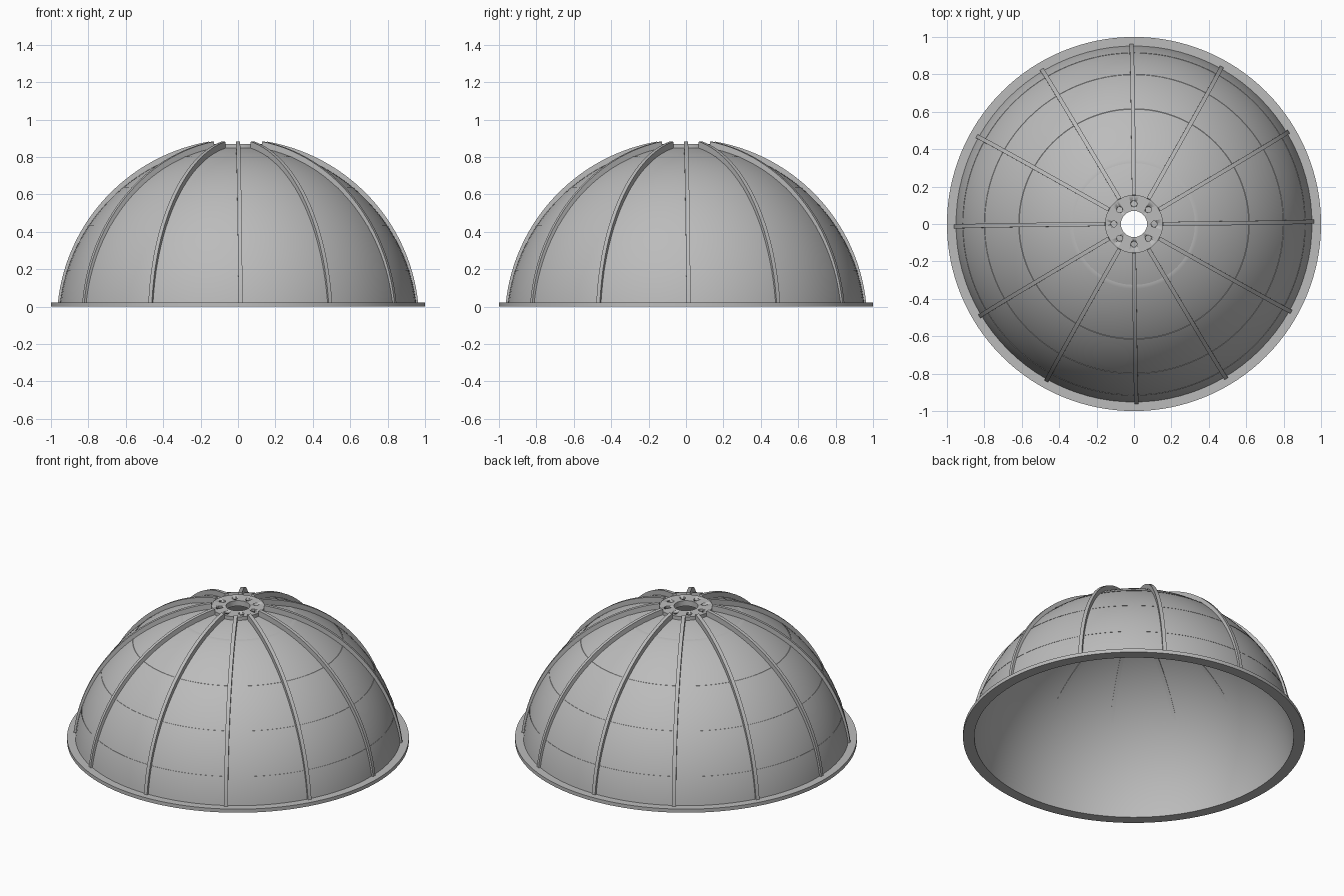
import bpy, bmesh, math
from mathutils import Matrix

if "Cube" in bpy.data.objects:
    bpy.data.objects.remove(bpy.data.objects["Cube"])

C = -0.10            # height of the sphere centre below the base
R_OUT, R_IN = 0.96, 0.94

grey = bpy.data.materials.new("light_grey")
grey.diffuse_color = (0.5, 0.5, 0.5, 1)
grey.use_nodes = True
grey.node_tree.nodes["Principled BSDF"].inputs["Base Color"].default_value = grey.diffuse_color


def finish(name, bm, angle=30):
    bmesh.ops.recalc_face_normals(bm, faces=bm.faces)
    me = bpy.data.meshes.new(name)
    bm.to_mesh(me)
    bm.free()
    me.materials.append(grey)
    ob = bpy.data.objects.new(name, me)
    bpy.context.collection.objects.link(ob)
    bpy.ops.object.select_all(action='DESELECT')
    ob.select_set(True)
    bpy.context.view_layer.objects.active = ob
    bpy.ops.object.shade_smooth_by_angle(angle=math.radians(angle))
    return ob


def revolve(name, profile, n=96):
    """Spin a closed (radius, height) profile about z."""
    bm = bmesh.new()
    rings = []
    for i in range(n):
        a = 2 * math.pi * i / n
        rings.append([bm.verts.new((r * math.cos(a), r * math.sin(a), z)) for r, z in profile])
    m = len(profile)
    for i in range(n):
        p, q = rings[i], rings[(i + 1) % n]
        for j in range(m):
            k = (j + 1) % m
            bm.faces.new((p[j], q[j], q[k], p[k]))
    return finish(name, bm)


def arc(radius, r0, z1, steps=32):
    """Sphere section from radius r0 near the top down to height z1."""
    a0, a1 = math.asin(r0 / radius), math.acos((z1 - C) / radius)
    angles = [a0 + (a1 - a0) * i / steps for i in range(steps + 1)]
    return [(radius * math.sin(a), C + radius * math.cos(a)) for a in angles]


# Hollow dome shell, open at the top
revolve("dome_shell", arc(R_OUT, 0.07, 0.0) + arc(R_IN, 0.07, 0.0)[::-1])

# Flat base flange
revolve("base_flange", [(0.934, 0), (1.0, 0), (1.0, 0.023), (0.94, 0.023)], 128)

# Nearly flush horizontal seams
for z in (0.19, 0.43, 0.635, 0.80):
    pts = []
    for rad, zz in ((R_OUT - 0.008, z - 0.003), (R_OUT + 0.0015, z - 0.003),
                    (R_OUT + 0.0015, z + 0.003), (R_OUT - 0.008, z + 0.003)):
        pts.append((math.sqrt(rad ** 2 - (zz - C) ** 2), zz))
    revolve("panel_seam", pts)

# Twelve curved ribs, tapering in depth and leaning slightly sideways
RIBS, STEPS, HALF = 12, 28, 0.011
for i in range(RIBS):
    bm = bmesh.new()
    rows = []
    for s in range(STEPS + 1):
        t = s / STEPS
        a = 0.157 + (1.447 - 0.157) * t
        outer, inner = 0.995 - 0.024 * t, 0.93 + 0.018 * t
        lean = 0.014 * t
        row = []
        for rad, w in ((outer, -HALF), (outer, HALF), (inner, HALF), (inner, -HALF)):
            row.append(bm.verts.new((rad * math.sin(a), lean + w, C + rad * math.cos(a))))
        rows.append(row)
    for p, q in zip(rows, rows[1:]):
        for j in range(4):
            k = (j + 1) % 4
            bm.faces.new((p[j], p[k], q[k], q[j]))
    bm.faces.new(rows[0])
    bm.faces.new(rows[-1])
    bm.transform(Matrix.Rotation(2 * math.pi * i / RIBS, 4, 'Z'))
    finish("rib", bm)

# Top hub ring with eight bolt holes
hub = revolve("top_hub", [(0.07, 0.835), (0.155, 0.835), (0.155, 0.87), (0.07, 0.87)], 64)
bm = bmesh.new()
for i in range(8):
    a = math.pi / 4 * i
    bmesh.ops.create_cone(bm, cap_ends=True, segments=20, radius1=0.016, radius2=0.016, depth=0.2,
                          matrix=Matrix.Translation((0.108 * math.cos(a), 0.108 * math.sin(a), 0.86)))
cutter = finish("hub_hole_cutter", bm)
cutter.hide_render = True
cutter.hide_set(True)
mod = hub.modifiers.new("holes", 'BOOLEAN')
mod.operation = 'DIFFERENCE'
mod.solver = 'EXACT'
mod.object = cutter
